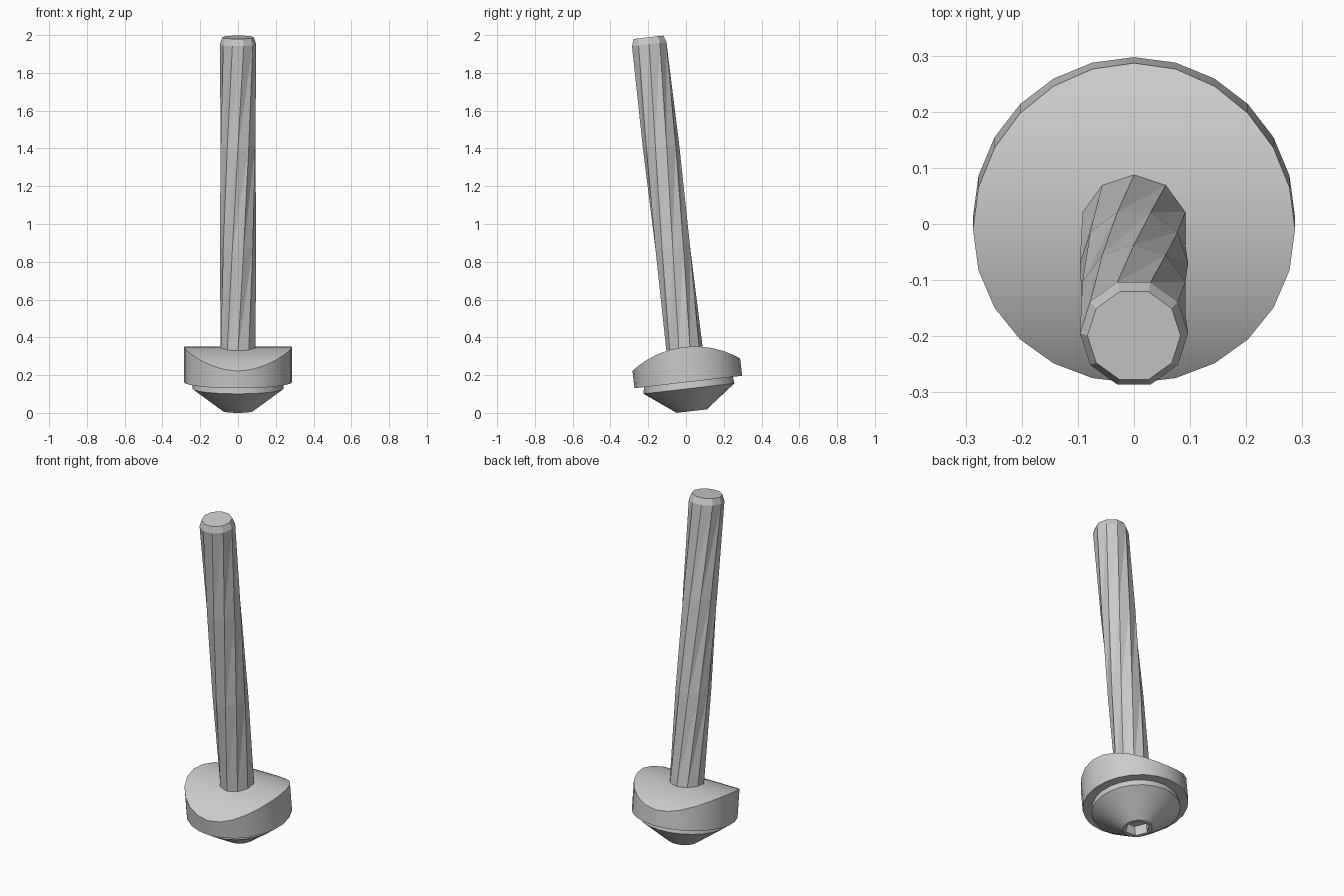
import bpy, bmesh
from math import sin, cos, radians, pi, sqrt

if "Cube" in bpy.data.objects:
    bpy.data.objects.remove(bpy.data.objects["Cube"])

TILT = radians(6.6)
BASE = (0, 0.03, 0.0095)


def circle(r, s, n, phase=0.0):
    return [(r * cos(2 * pi * i / n + phase), r * sin(2 * pi * i / n + phase), s)
            for i in range(n)]


def bridge(bm, a, b):
    n = len(a)
    for i in range(n):
        j = (i + 1) % n
        bm.faces.new((a[i], a[j], b[j], b[i]))


def finish(bm, name, smooth=None):
    bmesh.ops.recalc_face_normals(bm, faces=bm.faces[:])
    me = bpy.data.meshes.new(name)
    bm.to_mesh(me)
    bm.free()
    ob = bpy.data.objects.new(name, me)
    bpy.context.collection.objects.link(ob)
    ob.location = BASE
    ob.rotation_euler = (TILT, 0, 0)
    if smooth:
        bpy.ops.object.select_all(action='DESELECT')
        ob.select_set(True)
        bpy.context.view_layer.objects.active = ob
        bpy.ops.object.shade_smooth_by_angle(angle=radians(smooth))
    return ob


# Head: lathed cone and rim, hexagonal socket below, arched saddle on top
N, R, SAG, PEAK = 24, 0.287, 0.095, 0.342
ARC = (R * R + SAG * SAG) / (2 * SAG)


def hexagon(apothem, s):
    pts = []
    for i in range(N):
        a = 2 * pi * i / N
        r = apothem / cos(a % (pi / 3) - pi / 6)
        pts.append((r * cos(a), r * sin(a), s))
    return pts


saddle = [(x, y, PEAK - ARC + sqrt(ARC * ARC - y * y))
          for x, y, _ in circle(R, 0, N, pi / 2)]
# start every ring at the back so the saddle strips pair left with right
hex_rings = [hexagon(0.058, 0.06), hexagon(0.058, 0.0)]
hex_rings = [h[N // 4:] + h[:N // 4] for h in hex_rings]
rings = hex_rings + [circle(r, s, N, pi / 2) for r, s in
                     [(0.08, 0.0), (0.242, 0.12), (0.237, 0.155), (R, 0.155)]] + [saddle]

bm = bmesh.new()
loops = [[bm.verts.new(p) for p in ring] for ring in rings]
for a, b in zip(loops, loops[1:]):
    bridge(bm, a, b)
bm.faces.new(loops[0])
top = loops[-1]
for i in range(N // 2):
    face = []
    for v in (top[i], top[i + 1], top[-i - 1], top[-i % N]):
        if v not in face:
            face.append(v)
    bm.faces.new(face)
finish(bm, "head", 30)

# Shaft: three twisted ten-sided segments with a chamfered tip
SIDES, STEP = 10, 0.541
bm = bmesh.new()
loops = [[bm.verts.new(p) for p in circle(0.0965, 0.333 + STEP * k, SIDES, radians(18 * (k + 1)))]
         for k in range(4)]
for a, b in zip(loops, loops[1:]):
    for i in range(SIDES):
        j = (i + 1) % SIDES
        bm.faces.new((a[i], a[j], b[j]))
        bm.faces.new((a[i], b[j], b[i]))
tip = [bm.verts.new(p) for p in circle(0.083, 1.992, SIDES, radians(72))]
bridge(bm, loops[-1], tip)
bm.faces.new(tip)
bm.faces.new(loops[0][::-1])
finish(bm, "twisted_shaft")
